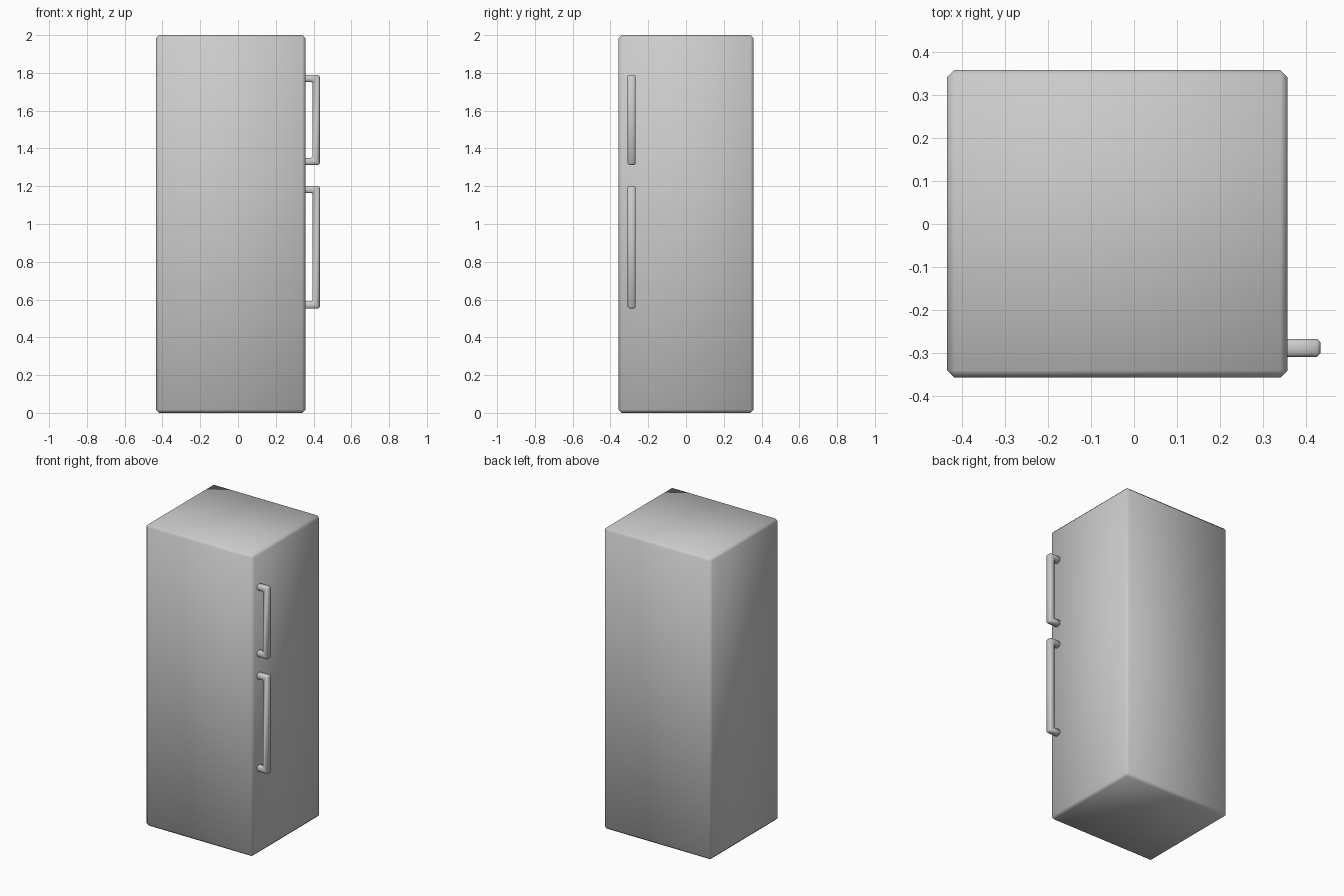
import bpy, bmesh

if "Cube" in bpy.data.objects:
    bpy.data.objects.remove(bpy.data.objects["Cube"])


def make_prism(name, profile, y0, y1, bevel):
    """Extrude an XZ outline along y, chamfer its edges and shade it smooth."""
    bm = bmesh.new()
    face = bm.faces.new([bm.verts.new((x, y0, z)) for x, z in profile])
    new = bmesh.ops.extrude_face_region(bm, geom=[face])["geom"]
    verts = [g for g in new if isinstance(g, bmesh.types.BMVert)]
    bmesh.ops.translate(bm, verts=verts, vec=(0, y1 - y0, 0))
    bmesh.ops.recalc_face_normals(bm, faces=bm.faces)
    bmesh.ops.bevel(bm, geom=bm.edges[:], offset=bevel, segments=1,
                    profile=0.5, affect='EDGES')
    for f in bm.faces:
        f.smooth = True
    mesh = bpy.data.meshes.new(name)
    bm.to_mesh(mesh)
    bm.free()
    obj = bpy.data.objects.new(name, mesh)
    bpy.context.collection.objects.link(obj)
    return obj


SIDE = 0.357      # x of the door face
OUT = 0.433       # outer x of the handles
BAR = 0.038       # handle bar thickness


def make_handle(name, z0, z1):
    """C-shaped pull handle with its two feet set on the door face."""
    root, grip = SIDE - 0.012, OUT - BAR
    outline = [(root, z0), (OUT, z0), (OUT, z1), (root, z1),
               (root, z1 - BAR), (grip, z1 - BAR),
               (grip, z0 + BAR), (root, z0 + BAR)]
    make_prism(name, outline, -0.309, -0.267, 0.008)


# Cabinet
make_prism("cabinet", [(-0.434, 0), (SIDE, 0), (SIDE, 2), (-0.434, 2)],
           -0.357, 0.358, 0.017)

# Door handles
make_handle("upper_handle", 1.312, 1.79)
make_handle("lower_handle", 0.552, 1.202)
